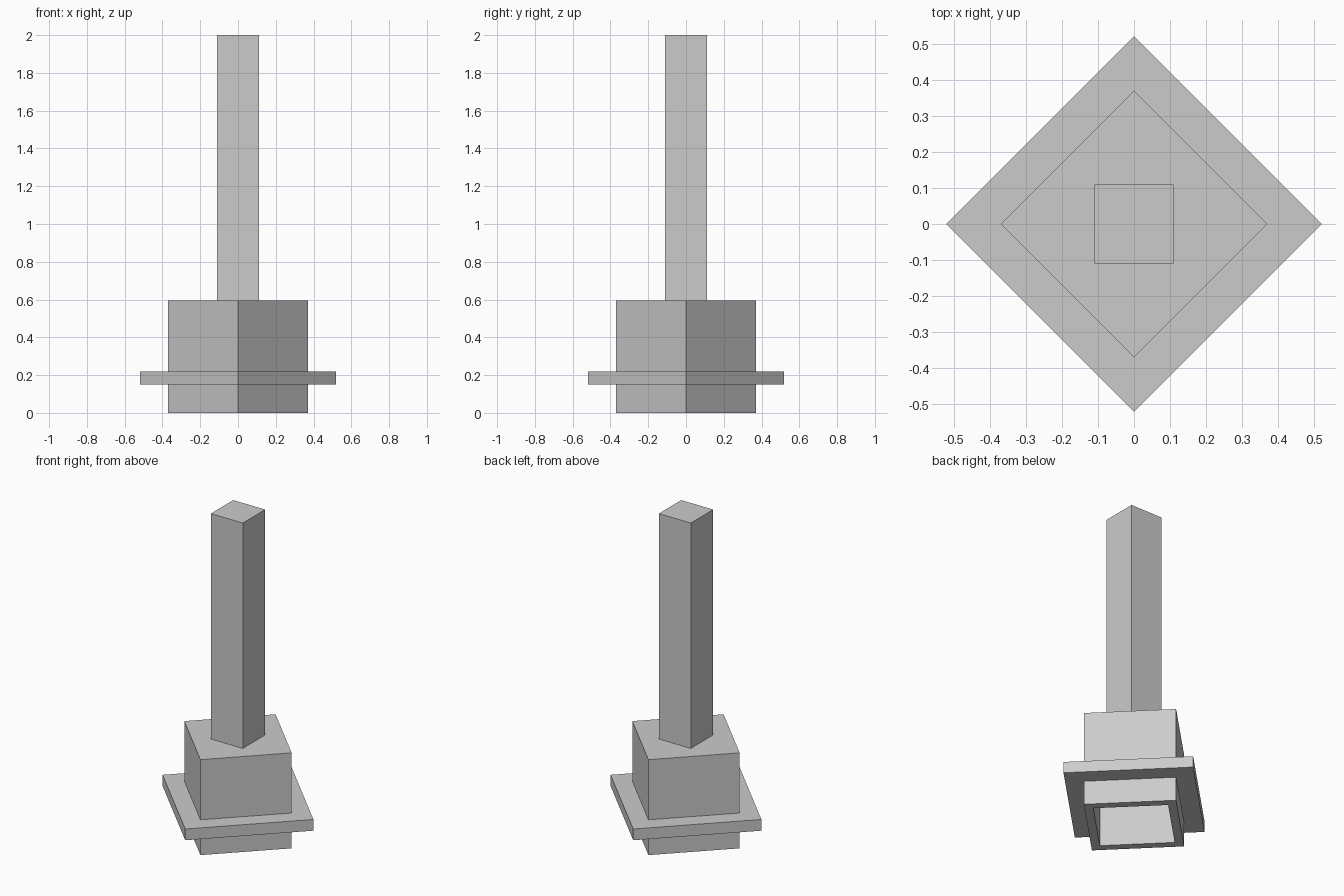
import bpy
import bmesh
from math import cos, sin, pi

cube = bpy.data.objects.get("Cube")
if cube:
    bpy.data.objects.remove(cube, do_unlink=True)

grey = bpy.data.materials.new("stone_grey")
grey.use_nodes = True
colour = (0.6, 0.6, 0.6, 1)
grey.diffuse_color = colour
grey.node_tree.nodes["Principled BSDF"].inputs["Base Color"].default_value = colour


def square_lathe(name, profile, turn=0.0, loop=False):
    """Sweep (corner radius, z) points round four sides; cap the ends unless looped."""
    bm = bmesh.new()
    rings = [[bm.verts.new((r * cos(turn + i * pi / 2), r * sin(turn + i * pi / 2), z))
              for i in range(4)] for r, z in profile]
    pairs = list(zip(rings, rings[1:]))
    if loop:
        pairs.append((rings[-1], rings[0]))
    else:
        bm.faces.new(rings[0])
        bm.faces.new(rings[-1])
    for a, b in pairs:
        for i in range(4):
            j = (i + 1) % 4
            bm.faces.new((a[i], a[j], b[j], b[i]))
    bmesh.ops.recalc_face_normals(bm, faces=bm.faces)
    mesh = bpy.data.meshes.new(name)
    bm.to_mesh(mesh)
    bm.free()
    mesh.materials.append(grey)
    obj = bpy.data.objects.new(name, mesh)
    bpy.context.collection.objects.link(obj)
    return obj


base, hollow, flange, post = 0.37, 0.30, 0.52, 0.11
base_top = 0.595

# Base block, hollow underneath
square_lathe("base_block", [(hollow, base_top - 0.05), (hollow, 0), (base, 0), (base, base_top)])

# Flat flange around the base
square_lathe("flange", [(base, 0.15), (flange, 0.15), (flange, 0.22), (base, 0.22)], loop=True)

# Tall post, square to the front
square_lathe("post", [(post * 2 ** 0.5, base_top), (post * 2 ** 0.5, 2)], turn=pi / 4)
